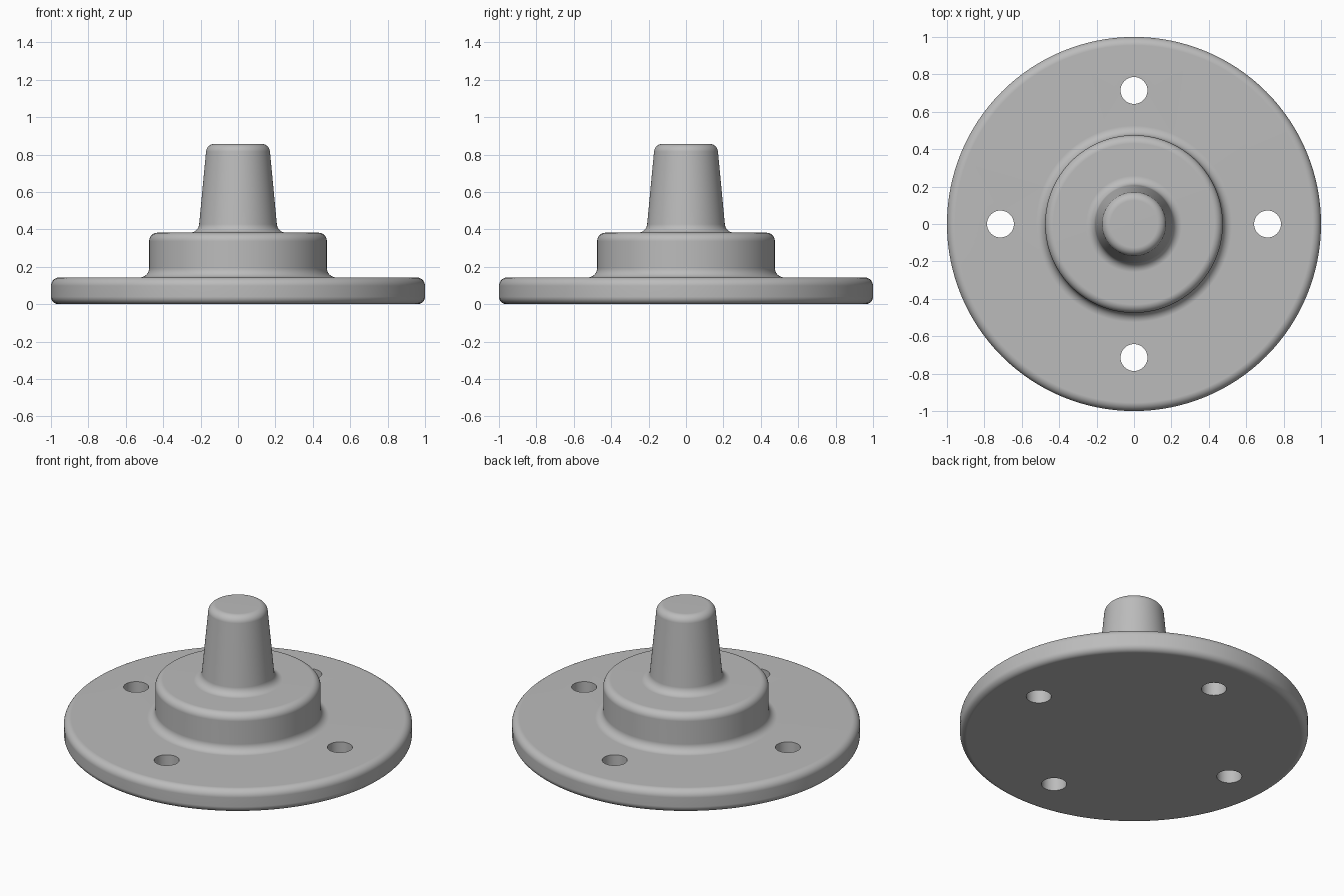
import bpy, bmesh, math
from mathutils import Matrix, Vector

FLANGE_TOP = 0.143

cube = bpy.data.objects.get("Cube")
if cube:
    bpy.data.objects.remove(cube, do_unlink=True)

metal = bpy.data.materials.new("plain grey")
metal.use_nodes = True
grey = (0.5, 0.5, 0.5, 1)
metal.diffuse_color = grey
metal.node_tree.nodes["Principled BSDF"].inputs["Base Color"].default_value = grey


def fillet(prev, corner, nxt, radius, steps=8):
    """Points of a tangent arc that rounds a profile corner."""
    a, b = (prev - corner).normalized(), (nxt - corner).normalized()
    half = a.angle(b) / 2
    centre = corner + (a + b).normalized() * radius / math.sin(half)
    reach = radius / math.tan(half)
    start = (corner + a * reach - centre).normalized()
    end = (corner + b * reach - centre).normalized()
    return [centre + start.slerp(end, i / steps).normalized() * radius
            for i in range(steps + 1)]


def on_level(edge, z):
    return all(abs(v.co.z - z) < 1e-4 for v in edge.verts)


def lathe(bm, corners, open_levels, segments=128):
    """Revolve (radius, height, rounding) corners, leaving some levels open."""
    pts = [Vector((r, 0, z)) for r, z, _ in corners]
    path = []
    for i, p in enumerate(pts):
        rounding = corners[i][2]
        path += fillet(pts[i - 1], p, pts[i + 1], rounding) if rounding else [p]
    verts = [bm.verts.new(p) for p in path]
    edges = [bm.edges.new(pair) for pair in zip(verts, verts[1:])]
    gaps = [e for e in edges if any(on_level(e, z) for z in open_levels)]
    bmesh.ops.delete(bm, geom=gaps, context="EDGES")
    bmesh.ops.spin(bm, geom=bm.verts[:] + bm.edges[:], cent=(0, 0, 0),
                   axis=(0, 0, 1), angle=math.tau, steps=segments)
    bmesh.ops.remove_doubles(bm, verts=bm.verts[:], dist=1e-5)
    loose = [v for v in bm.verts if not v.link_faces]
    bmesh.ops.delete(bm, geom=loose, context="VERTS")


# Flange rim, hub and tapered post
bm = bmesh.new()
lathe(bm, [
    (0, 0, 0),
    (1, 0, 0.04),
    (1, FLANGE_TOP, 0.045),
    (0.475, FLANGE_TOP, 0.05),
    (0.475, 0.382, 0.045),
    (0.212, 0.382, 0.05),
    (0.167, 0.857, 0.045),
    (0, 0.857, 0),
], (0, FLANGE_TOP))

# Walls of the four bolt holes
for i in range(4):
    place = Matrix.Rotation(i * math.pi / 2, 4, "Z") @ Matrix.Translation((0.714, 0, 0))
    ring = bmesh.ops.create_circle(bm, segments=48, radius=0.072, matrix=place)["verts"]
    ring_edges = list({e for v in ring for e in v.link_edges})
    wall = bmesh.ops.extrude_edge_only(bm, edges=ring_edges)["geom"]
    bmesh.ops.translate(bm, vec=(0, 0, FLANGE_TOP),
                        verts=[g for g in wall if isinstance(g, bmesh.types.BMVert)])

# Flat underside and flange top, pierced by the holes
for level in (0, FLANGE_TOP):
    rims = [e for e in bm.edges if e.is_boundary and on_level(e, level)]
    bmesh.ops.triangle_fill(bm, edges=rims, use_beauty=True, normal=(0, 0, 1))
bmesh.ops.recalc_face_normals(bm, faces=bm.faces[:])

mesh = bpy.data.meshes.new("flanged_post")
bm.to_mesh(mesh)
bm.free()
mesh.materials.append(metal)
body = bpy.data.objects.new("flanged_post", mesh)
bpy.context.collection.objects.link(body)

# Smooth rounds with crisp hole rims
bpy.ops.object.select_all(action="DESELECT")
body.select_set(True)
bpy.context.view_layer.objects.active = body
bpy.ops.object.shade_smooth_by_angle(angle=math.radians(35))
weighted = body.modifiers.new("flat face normals", "WEIGHTED_NORMAL")
weighted.keep_sharp = True
